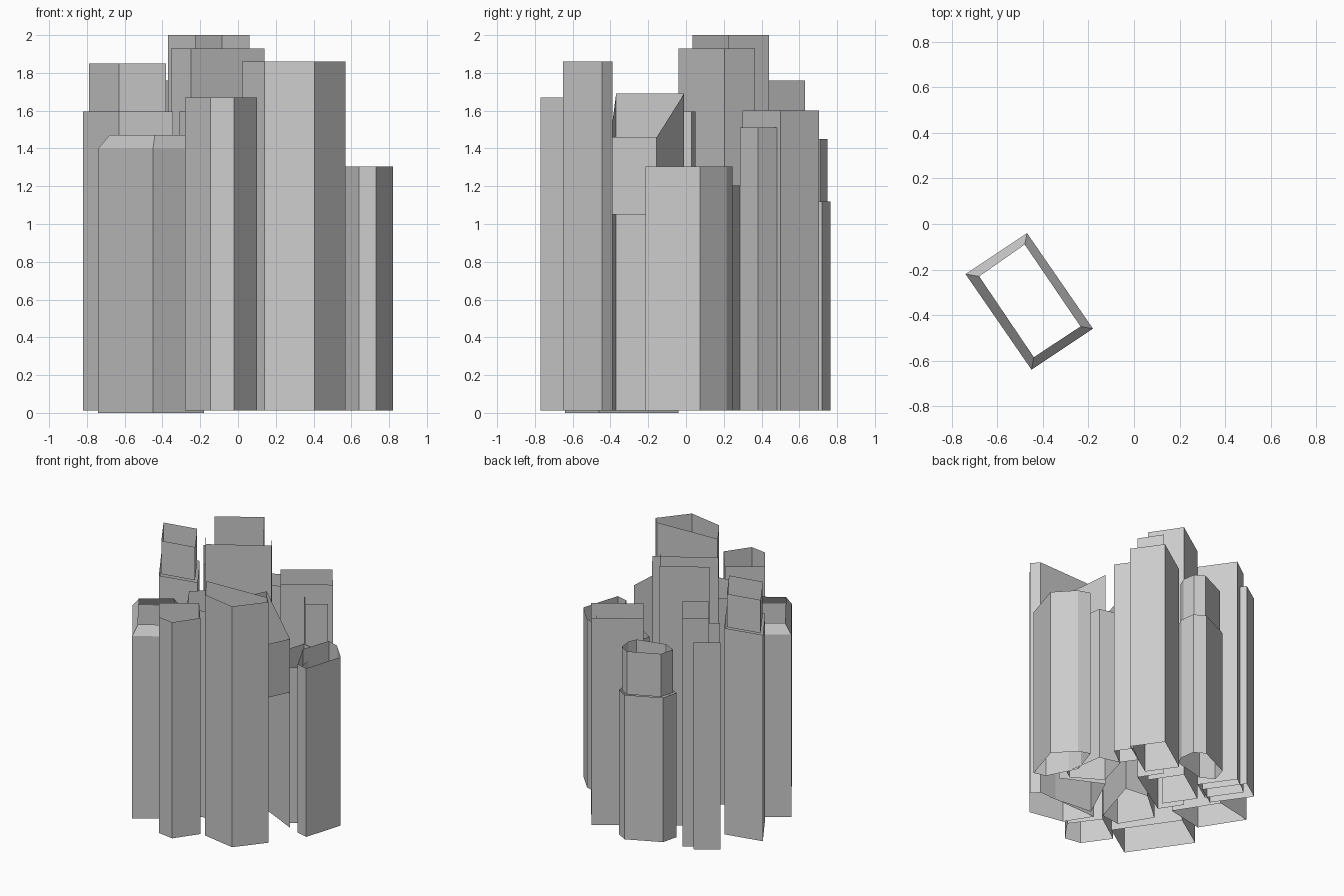
import bpy, bmesh

if "Cube" in bpy.data.objects:
    bpy.data.objects.remove(bpy.data.objects["Cube"])

BASE = 0.012


def make(name, polys):
    """Mesh object from a few polygons given as 3D corner lists."""
    bm = bmesh.new()
    for poly in polys:
        bm.faces.new([bm.verts.new(p) for p in poly])
    bmesh.ops.remove_doubles(bm, verts=bm.verts, dist=0.0005)
    me = bpy.data.meshes.new(name)
    bm.to_mesh(me)
    bm.free()
    ob = bpy.data.objects.new(name, me)
    bpy.context.collection.objects.link(ob)
    return ob


def wall(p, q, z0, zp, zq=None):
    """Vertical wall from p to q with an optionally sloping top."""
    zq = zp if zq is None else zq
    return [(*p, z0), (*q, z0), (*q, zq), (*p, zp)]


def tower(name, pts, top, z0=BASE, closed=True):
    """Open-topped ring of walls around a footprint (counter-clockwise)."""
    pairs = list(zip(pts, pts[1:] + pts[:1]))
    if not closed:
        pairs = pairs[:-1]
    return make(name, [wall(p, q, z0, top) for p, q in pairs])


def scaled(pts, f):
    cx = sum(p[0] for p in pts) / len(pts)
    cy = sum(p[1] for p in pts) / len(pts)
    return [(cx + (x - cx) * f, cy + (y - cy) * f) for x, y in pts]


# Front left block with a chamfered parapet
outer = [(-.74, -.22), (-.45, -.64), (-.18, -.46), (-.47, -.04)]
inner = [(-.68, -.23), (-.44, -.585), (-.235, -.45), (-.48, -.09)]
polys = []
for i in range(4):
    j = (i + 1) % 4
    polys.append(wall(outer[i], outer[j], 0, 1.40))
    polys.append([(*outer[i], 1.40), (*outer[j], 1.40),
                  (*inner[j], 1.47), (*inner[i], 1.47)])
make("chamfered_block", polys)

# Front towers
tower("front_tower", [(-.28, -.56), (-.145, -.75), (-.02, -.77),
                      (.10, -.60), (-.05, -.40)], 1.67)
tower("front_right_tower", [(.02, -.41), (.14, -.60), (.405, -.65),
                            (.57, -.445), (.52, -.39)], 1.86)

# Block with sloping top, open under its low front wall
P, Q, R, S = (.43, -.40), (.55, -.155), (.25, -.01), (.08, -.37)
make("sloped_block", [wall(P, Q, 1.05, 1.46), wall(Q, R, BASE, 1.46, 1.69),
                      wall(R, S, BASE, 1.69), wall(S, P, BASE, 1.69, 1.46)])

# Right side towers
tower("right_tower", [(.64, -.19), (.73, -.215), (.82, .075), (.69, .215),
                      (.60, .245), (.53, .03)], 1.305)
tower("right_low_block", [(.50, -.10), (.565, -.055), (.52, .245),
                          (.36, .285), (.29, .03)], 1.205)
tower("right_back_block", [(.37, .285), (.50, .38), (.42, .49),
                           (.29, .395)], 1.51)
tower("back_right_tower", [(.15, .30), (.455, .50), (.31, .705),
                           (.01, .50)], 1.60)

# Centre: two nested three-sided shells and a hidden inner tower
tower("centre_front_shell", [(-.355, .12), (-.25, -.04), (.14, .205),
                             (.035, .365)], 1.93, closed=False)
tower("centre_back_shell", [(.06, .225), (-.085, .44), (-.37, .245),
                            (-.225, .035)], 2.0, closed=False)
tower("inner_tower", [(-.31, -.15), (-.17, -.38), (-.02, -.36),
                      (.10, .03), (-.08, .05)], 1.595)

# Left tower with setback
tower("left_tower_base", [(-.82, .24), (-.63, -.06), (-.345, 0),
                          (-.535, .30)], 1.595)
tower("left_tower_upper", [(-.79, .225), (-.63, -.03), (-.38, .02),
                           (-.54, .275)], 1.85, 1.595)

# Back left pair
tower("back_left_tall", [(-.41, .63), (-.56, .52), (-.40, .29),
                         (-.245, .395)], 1.76)
tower("back_left_low", [(-.50, .625), (-.655, .52), (-.47, .26),
                        (-.316, .364)], 1.60)

# Many-sided back tower with setback
ring = [(-.015, .765), (-.26, .65), (-.29, .53), (-.19, .48),
        (.05, .54), (.08, .61), (.065, .72)]
tower("back_tower_base", ring, 1.12)
tower("back_tower_upper", scaled(ring, 0.89), 1.45, 1.12)
